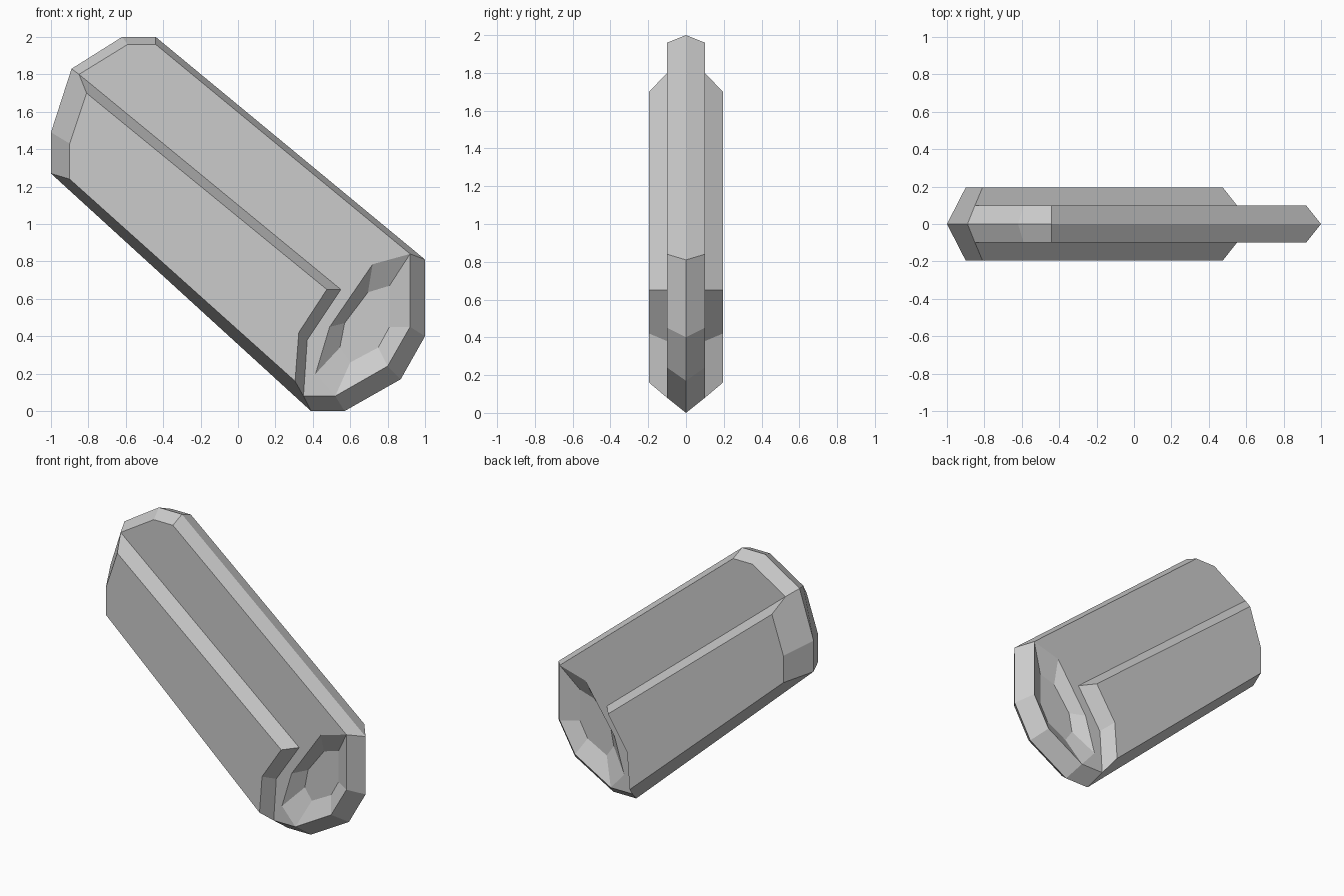
import bpy
import bmesh
from mathutils import Vector

cube = bpy.data.objects.get("Cube")
if cube:
    bpy.data.objects.remove(cube, do_unlink=True)

THIN, THICK = 0.1, 0.195   # half thickness of the plate and of the raised grip
DISH = 0.03                # half thickness left at the floor of the dish


def make_material(name, colour):
    material = bpy.data.materials.new(name)
    material.use_nodes = True
    material.diffuse_color = colour
    material.node_tree.nodes["Principled BSDF"].inputs["Base Color"].default_value = colour
    return material


def points(profile, depth):
    """Put an (x, z) profile at the given distance from the middle plane."""
    return [Vector((x, depth, z)) for x, z in profile]


def strip(first, second, closed=False):
    """Join two matching point rows with quads."""
    count = len(first)
    spans = range(count if closed else count - 1)
    return [[first[i], first[(i + 1) % count], second[(i + 1) % count], second[i]]
            for i in spans]


def half_faces():
    # Middle ridge: upper cap, lower left edge, rounded foot
    cap = points([(-.44, 2), (-.62, 2), (-.89, 1.83)], 0)
    back = points([(-1, 1.49), (-1, 1.27)], 0)
    foot = points([(.39, 0), (.57, 0), (.87, .17), (1, .4), (1, .81)], 0)

    # Bevelled edges at plate and grip level
    cap_in = points([(-.44, 1.96), (-.59, 1.96), (-.85, 1.8)], THIN)
    back_in = points([(-.9, 1.43), (-.9, 1.24)], THICK)
    foot_in = points([(.35, .08), (.52, .08), (.8, .24), (.92, .45), (.92, .84)], THIN)

    # Raised grip border and the step down to the plate
    grip = points([(-.81, 1.7), (.475, .65), (.325, .42), (.305, .16)], THICK)
    step = [cap_in[-1]] + points([(.55, .65), (.37, .38)], THIN) + [foot_in[0]]

    # Dish in the foot
    lip = points([(.72, .785), (.49, .45), (.415, .2)], THIN)
    rim = [foot_in[-1]] + lip + foot_in[1:-1]
    floor = points([(.81, .67), (.695, .635), (.57, .47), (.545, .34),
                    (.6, .26), (.75, .34), (.81, .45)], DISH)

    faces = strip(cap, cap_in) + strip(back, back_in) + strip(foot, foot_in)
    faces += strip([foot[-1], cap[0]], [foot_in[-1], cap_in[0]])
    faces.append([cap[-1], back[0], back_in[0], grip[0], cap_in[-1]])
    faces.append([back[-1], foot[0], foot_in[0], grip[-1], back_in[-1]])
    faces += strip(grip, step)
    faces.append([grip[0]] + back_in + grip[:0:-1])
    faces.append([foot_in[-1]] + cap_in + step[1:] + [foot_in[1]] + lip[::-1])
    faces += strip(rim, floor, closed=True)
    faces.append(floor)
    return faces


# Both mirrored halves, welded along the middle ridge
bm = bmesh.new()
for side in (-1, 1):
    for face in half_faces():
        bm.faces.new([bm.verts.new((p.x, p.y * side, p.z)) for p in face])
bmesh.ops.remove_doubles(bm, verts=bm.verts, dist=0.0005)
bmesh.ops.recalc_face_normals(bm, faces=bm.faces)

mesh = bpy.data.meshes.new("bevelled_handle")
bm.to_mesh(mesh)
bm.free()
mesh.materials.append(make_material("light grey", (0.6, 0.6, 0.6, 1)))
handle = bpy.data.objects.new("bevelled_handle", mesh)
bpy.context.collection.objects.link(handle)
